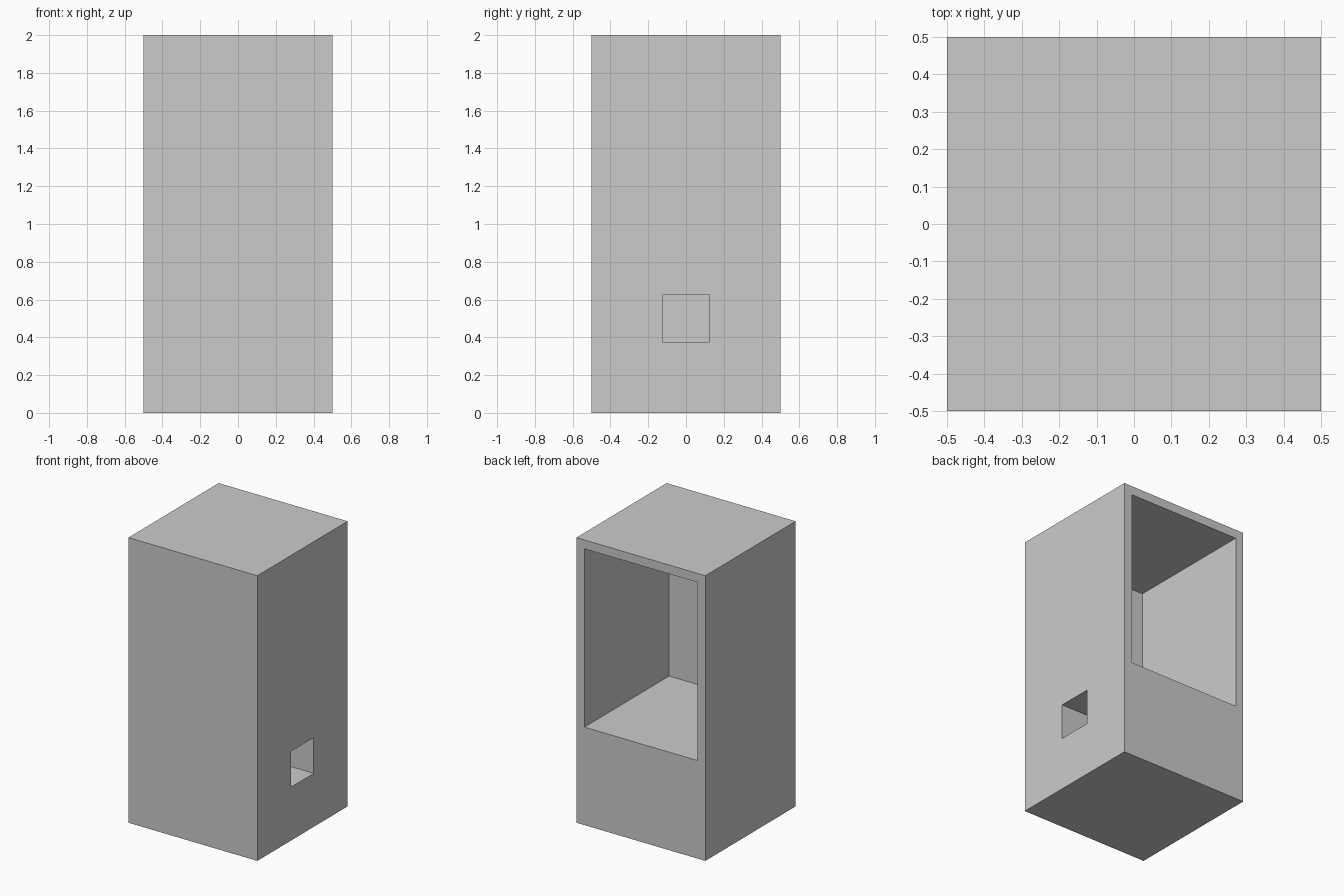
import bpy
import bmesh
from mathutils import Vector

# Remove the default object
cube = bpy.data.objects.get("Cube")
if cube:
    bpy.data.objects.remove(cube, do_unlink=True)

WIDTH, HEIGHT, WALL = 1.0, 2.0, 0.0625

# Single grey paint
grey = bpy.data.materials.new("plain_grey")
grey.use_nodes = True
color = (0.6, 0.6, 0.6, 1.0)
grey.diffuse_color = color
grey.node_tree.nodes["Principled BSDF"].inputs["Base Color"].default_value = color


def cut_pocket(bm, normal, low, high, depth):
    """Inset the outer face with this normal to a rectangle, then sink it."""
    normal = Vector(normal)
    bm.normal_update()
    face = max(bm.faces, key=lambda f: f.normal.dot(normal) + f.calc_center_median().dot(normal))
    axis = max(range(3), key=lambda i: abs(normal[i]))
    bmesh.ops.inset_individual(bm, faces=[face], thickness=WALL)
    center = face.calc_center_median()
    for vert in face.verts:
        for i in range(3):
            if i != axis:
                vert.co[i] = low[i] if vert.co[i] < center[i] else high[i]
    # Push a new floor inwards, leaving straight pocket walls
    floor = bmesh.ops.extrude_discrete_faces(bm, faces=[face])["faces"][0]
    bmesh.ops.translate(bm, verts=floor.verts[:], vec=-normal * depth)


# Cabinet body
bm = bmesh.new()
bmesh.ops.create_cube(bm, size=WIDTH)
bmesh.ops.scale(bm, vec=(1, 1, HEIGHT), verts=bm.verts)
bmesh.ops.translate(bm, vec=(0, 0, HEIGHT / 2), verts=bm.verts)

# Large open compartment in the back
inner = WIDTH / 2 - WALL
cut_pocket(bm, (0, 1, 0), (-inner, 0, 0.6875), (inner, 0, HEIGHT - WALL), WIDTH - WALL)

# Small square slot in the left side
cut_pocket(bm, (1, 0, 0), (0, -0.125, 0.375), (0, 0.125, 0.625), 0.25)

bmesh.ops.recalc_face_normals(bm, faces=bm.faces)
mesh = bpy.data.meshes.new("cabinet")
bm.to_mesh(mesh)
bm.free()
mesh.materials.append(grey)
bpy.context.collection.objects.link(bpy.data.objects.new("cabinet", mesh))
